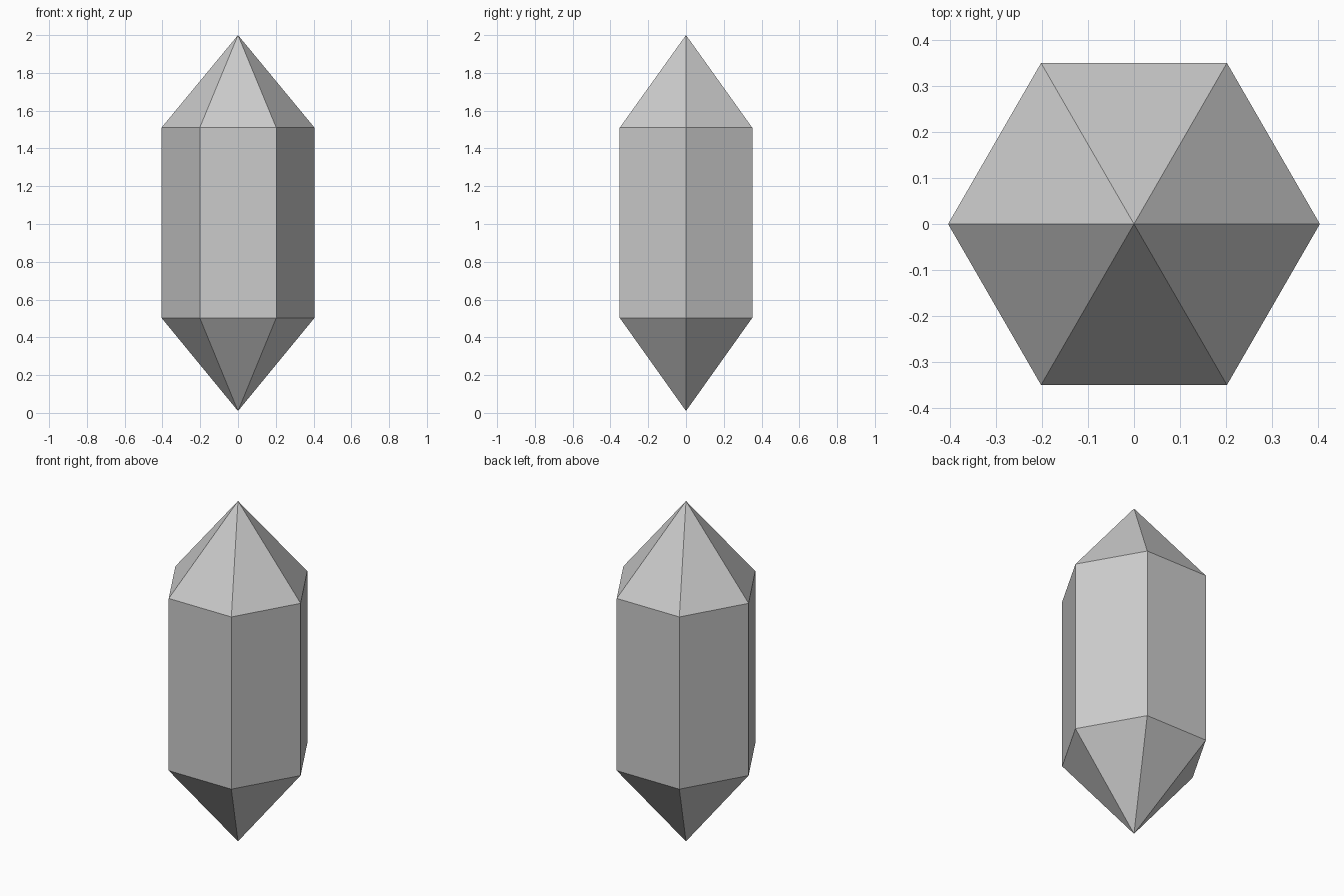
import bpy, bmesh, math

if "Cube" in bpy.data.objects:
    bpy.data.objects.remove(bpy.data.objects["Cube"])

SIDES, RADIUS = 6, 0.405
TIP_LOW, SHOULDER_LOW, SHOULDER_HIGH, TIP_HIGH = 0.01, 0.503, 1.51, 2.0

bm = bmesh.new()


def ring(z):
    """Hexagon of vertices with corners on the x axis."""
    return [bm.verts.new((RADIUS * math.cos(math.tau * i / SIDES),
                          RADIUS * math.sin(math.tau * i / SIDES), z))
            for i in range(SIDES)]


# Prism body with a pyramid point at each end
low, high = ring(SHOULDER_LOW), ring(SHOULDER_HIGH)
bottom = bm.verts.new((0, 0, TIP_LOW))
top = bm.verts.new((0, 0, TIP_HIGH))
for i in range(SIDES):
    j = (i + 1) % SIDES
    bm.faces.new((low[i], low[j], high[j], high[i]))
    bm.faces.new((high[i], high[j], top))
    bm.faces.new((low[j], low[i], bottom))

mesh = bpy.data.meshes.new("crystal")
bm.to_mesh(mesh)
bm.free()
bpy.context.collection.objects.link(bpy.data.objects.new("crystal", mesh))
